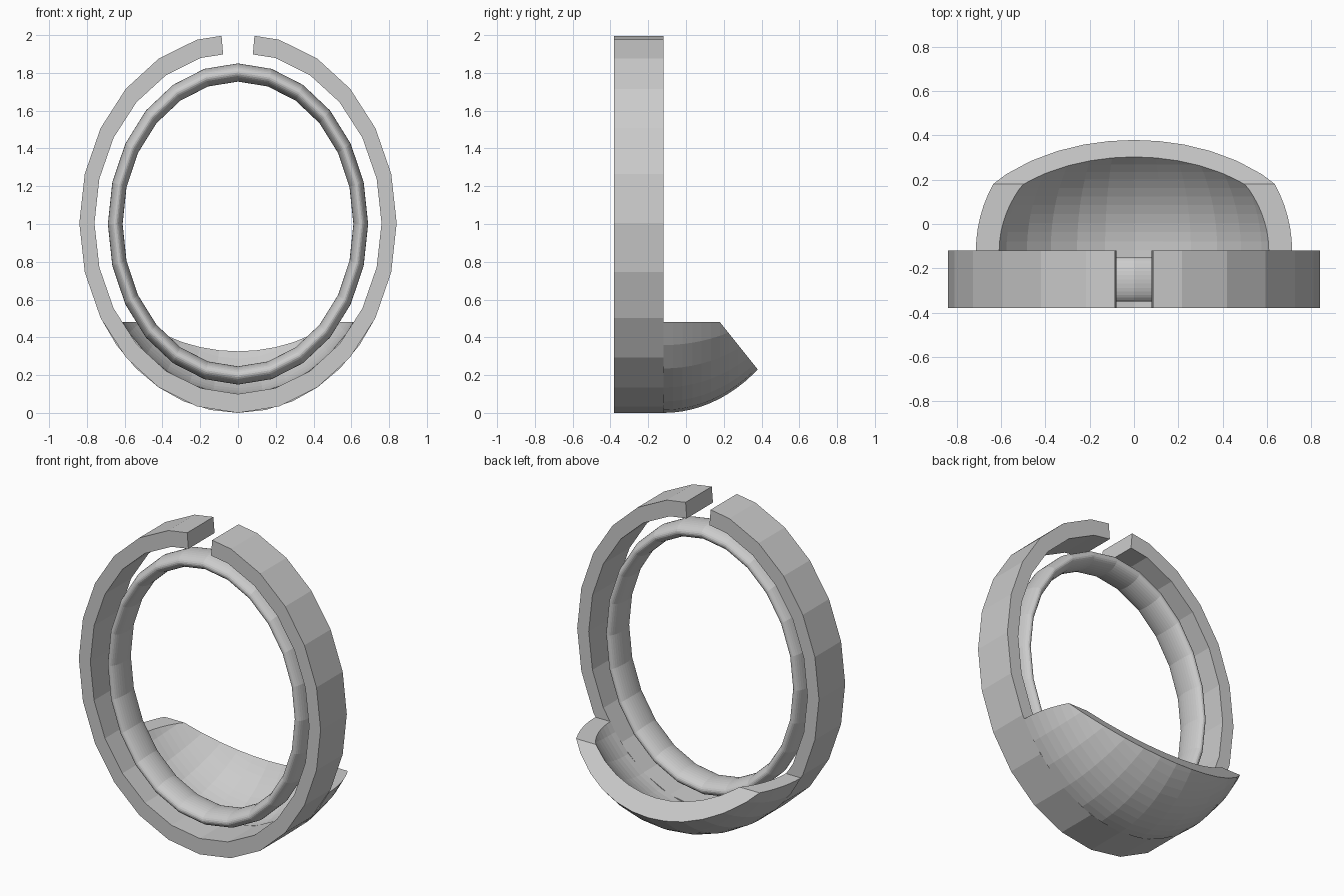
import bpy, bmesh
from math import sin, cos, pi
from mathutils import Vector

if "Cube" in bpy.data.objects:
    bpy.data.objects.remove(bpy.data.objects["Cube"])

CZ = 1.005                       # shared centre height of the hoops and scoop
FRONT, BACK = -0.38, -0.12       # depth of the outer hoop


def finish(name, bm):
    bmesh.ops.recalc_face_normals(bm, faces=bm.faces)
    mesh = bpy.data.meshes.new(name)
    bm.to_mesh(mesh)
    bm.free()
    obj = bpy.data.objects.new(name, mesh)
    bpy.context.collection.objects.link(obj)
    return obj


def skin(bm, rows, closed_rows=False, closed_cols=True):
    """Quads between successive rows of vertices."""
    n, m = len(rows), len(rows[0])
    for i in range(n if closed_rows else n - 1):
        a, b = rows[i], rows[(i + 1) % n]
        for j in range(m if closed_cols else m - 1):
            k = (j + 1) % m
            bm.faces.new((a[j], a[k], b[k], b[j]))


# Outer hoop: 24-sided oval with a small gap at the top
def oval_with_gap(rx, rz):
    pts = [Vector((rx * sin(i * pi / 12), 0, CZ + rz * cos(i * pi / 12))) for i in range(25)]
    pts[0] = pts[0].lerp(pts[1], 0.4)
    pts[-1] = pts[-1].lerp(pts[-2], 0.4)
    return pts


bm = bmesh.new()
rows = []
for o, i in zip(oval_with_gap(0.84, 1.005), oval_with_gap(0.76, 0.905)):
    rows.append([bm.verts.new((p.x, y, p.z)) for p, y in
                 ((o, FRONT), (o, BACK), (i, BACK), (i, FRONT))])
skin(bm, rows)
bm.faces.new(rows[0])
bm.faces.new(rows[-1])
finish("outer_hoop", bm)

# Inner hoop: 24-sided oval torus, stretched in depth
bm = bmesh.new()
rows = []
for i in range(24):
    a = i * pi / 12
    row = []
    for j in range(32):
        b = j * pi / 16
        r = 1 + 0.06 * cos(b)
        row.append(bm.verts.new((0.65 * r * sin(a), -0.25 + 0.1 * sin(b), 1.0 + 0.802 * r * cos(a))))
    rows.append(row)
skin(bm, rows, closed_rows=True)
finish("inner_hoop", bm)

# Scoop: thick half-ellipsoid shell behind the hoop, trimmed by two planes
SEG, RINGS = 36, 24
bm = bmesh.new()
rims = []
for rx, ry, rz in ((0.84, 0.785, 1.005), (0.752, 0.64, 0.905)):
    rows = []
    for i in range(RINGS):
        t = i / RINGS * pi / 2
        rows.append([bm.verts.new((rx * cos(t) * sin(j * 2 * pi / SEG), BACK + ry * sin(t),
                                   CZ - rz * cos(t) * cos(j * 2 * pi / SEG))) for j in range(SEG)])
    skin(bm, rows)
    pole = bm.verts.new((0, BACK + ry, CZ))
    for j in range(SEG):
        bm.faces.new((rows[-1][j], rows[-1][(j + 1) % SEG], pole))
    rims.append(rows[0])
skin(bm, rims)
bmesh.ops.recalc_face_normals(bm, faces=bm.faces)
for co, no in (((0, 0.18, 0.48), (0, 0.25, 0.20)), ((0, 0, 0.48), (0, 0, 1))):
    bmesh.ops.bisect_plane(bm, geom=bm.verts[:] + bm.edges[:] + bm.faces[:], dist=1e-5,
                           plane_co=co, plane_no=Vector(no).normalized(), clear_outer=True)
    edges = [e for e in bm.edges if e.is_boundary]
    cap = bmesh.ops.holes_fill(bm, edges=edges, sides=0)["faces"]
    bmesh.ops.triangulate(bm, faces=cap)
finish("rear_scoop", bm)
